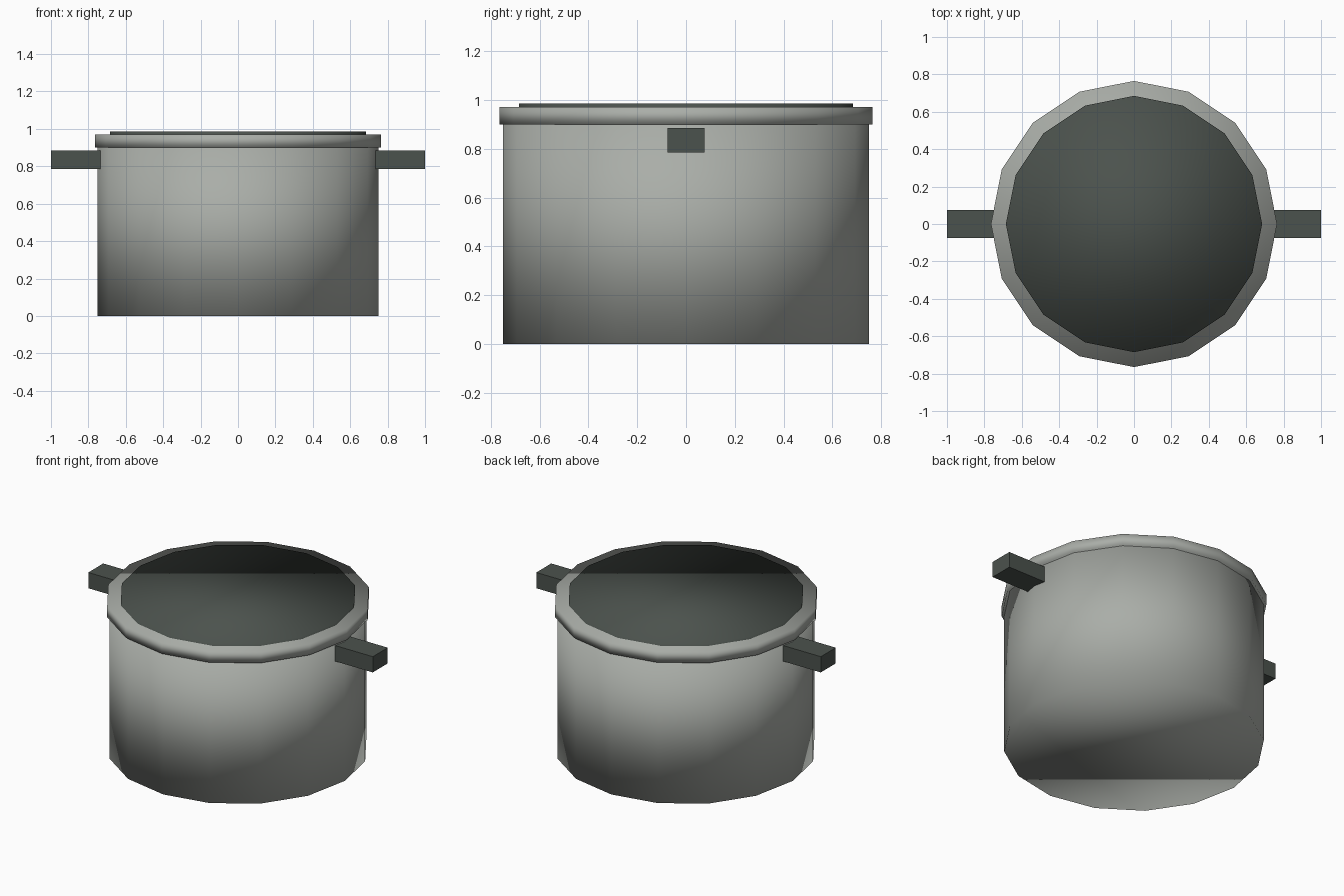
import bpy
import bmesh
from mathutils import Matrix, Vector

SIDES = 16

cube = bpy.data.objects.get("Cube")
if cube:
    bpy.data.objects.remove(cube, do_unlink=True)


def make_material(name, color):
    mat = bpy.data.materials.new(name)
    mat.use_nodes = True
    mat.diffuse_color = (*color, 1)
    bsdf = next(n for n in mat.node_tree.nodes if n.type == 'BSDF_PRINCIPLED')
    bsdf.inputs["Base Color"].default_value = (*color, 1)
    return mat


def finish(name, bm, mat, smooth):
    for face in bm.faces:
        face.smooth = smooth
    mesh = bpy.data.meshes.new(name)
    bm.to_mesh(mesh)
    bm.free()
    mesh.materials.append(mat)
    obj = bpy.data.objects.new(name, mesh)
    bpy.context.collection.objects.link(obj)
    return obj


def drum(name, radius, bottom, top, mat):
    """Sixteen-sided cylinder, smooth all over including its caps."""
    bm = bmesh.new()
    bmesh.ops.create_cone(bm, cap_ends=True, segments=SIDES,
                          radius1=radius, radius2=radius, depth=top - bottom,
                          matrix=Matrix.Translation((0, 0, (bottom + top) / 2)))
    return finish(name, bm, mat, True)


def box(name, center, size, mat):
    bm = bmesh.new()
    matrix = Matrix.Translation(center) @ Matrix.Diagonal((*size, 1))
    bmesh.ops.create_cube(bm, size=1, matrix=matrix)
    return finish(name, bm, mat, False)


steel = make_material("light grey metal", (0.40, 0.42, 0.39))
dark = make_material("dark grey", (0.071, 0.084, 0.074))

# Pot body, rim band and dark top disc
drum("pot_body", 0.75, 0, 0.91, steel)
drum("rim", 0.765, 0.90, 0.97, steel)
drum("top_disc", 0.685, 0.91, 0.985, dark)

# Side handles, set slightly into the wall
for side, sign in (("left", 1), ("right", -1)):
    box(side + "_handle", Vector((sign * 0.85, 0, 0.835)), (0.3, 0.15, 0.1), dark)
